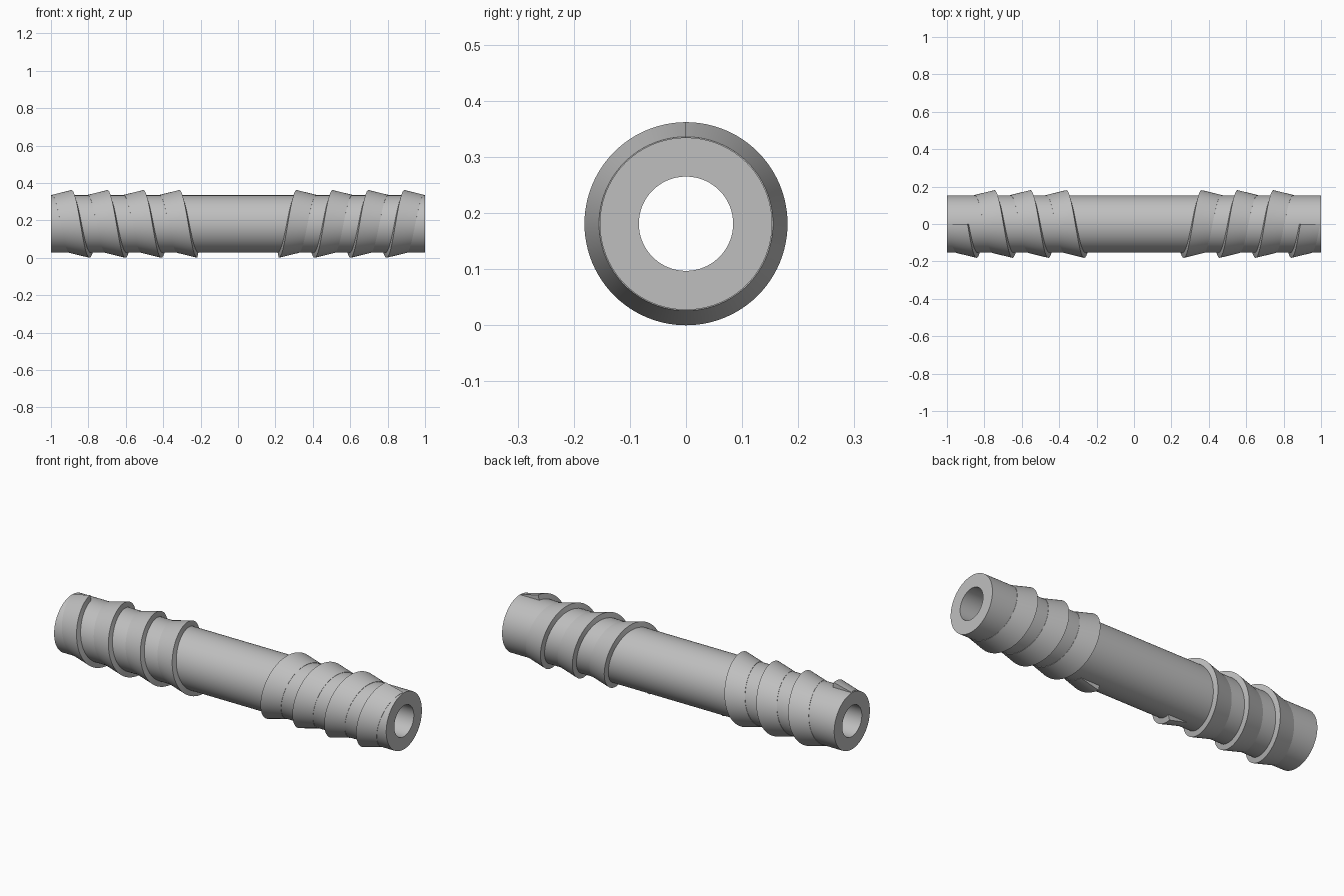
import bpy, bmesh, math

cube = bpy.data.objects.get("Cube")
if cube:
    bpy.data.objects.remove(cube, do_unlink=True)

CENTRE = 0.181   # height of the tube axis
BODY_R, BORE_R, CREST_R = 0.1535, 0.084, 0.181
PITCH, TURNS, STEPS = 0.192, 3.5, 96

grey = bpy.data.materials.new("light grey plastic")
grey.use_nodes = True
colour = (0.52, 0.52, 0.52, 1)
grey.diffuse_color = colour
grey.node_tree.nodes["Principled BSDF"].inputs["Base Color"].default_value = colour


def sweep(name, profile, turns, pitch=0.0, start=0.0, side=1):
    """Turn an (x, radius) profile about the tube axis; a pitch makes a helix."""
    bm = bmesh.new()
    closed = pitch == 0
    count = round(turns * STEPS)
    rings = []
    for i in range(count if closed else count + 1):
        a = 2 * math.pi * i / STEPS
        shift = start + pitch * i / STEPS
        rings.append([bm.verts.new((side * (x + shift), -r * math.sin(a),
                                    CENTRE + r * math.cos(a))) for x, r in profile])
    n = len(profile)
    pairs = list(zip(rings, rings[1:]))
    if closed:
        pairs.append((rings[-1], rings[0]))
    for a, b in pairs:
        for j in range(n):
            k = (j + 1) % n
            bm.faces.new((a[j], a[k], b[k], b[j]))
    if not closed:
        bm.faces.new(rings[0])
        bm.faces.new(rings[-1])
    bmesh.ops.recalc_face_normals(bm, faces=bm.faces)
    mesh = bpy.data.meshes.new(name)
    bm.to_mesh(mesh)
    bm.free()
    mesh.materials.append(grey)
    obj = bpy.data.objects.new(name, mesh)
    bpy.context.collection.objects.link(obj)
    bpy.ops.object.select_all(action="DESELECT")
    obj.select_set(True)
    bpy.context.view_layer.objects.active = obj
    bpy.ops.object.shade_smooth_by_angle(angle=math.radians(12))


# Hollow tube
sweep("tube", [(-1, BORE_R), (-1, BODY_R), (1, BODY_R), (1, BORE_R)], 1)

# Sawtooth spiral barbs: gentle ramp towards the open end, steep wall inward
barb = [(-0.106, 0.14), (-0.106, 0.155), (0, CREST_R), (0.006, BODY_R), (0.006, 0.14)]
for name, side in (("left_spiral_barb", 1), ("right_spiral_barb", -1)):
    # the profile is laid from the -x end, so side 1 is the model's right
    label = "right_spiral_barb" if side == 1 else "left_spiral_barb"
    sweep(label, barb, TURNS, PITCH, -0.89, side)
